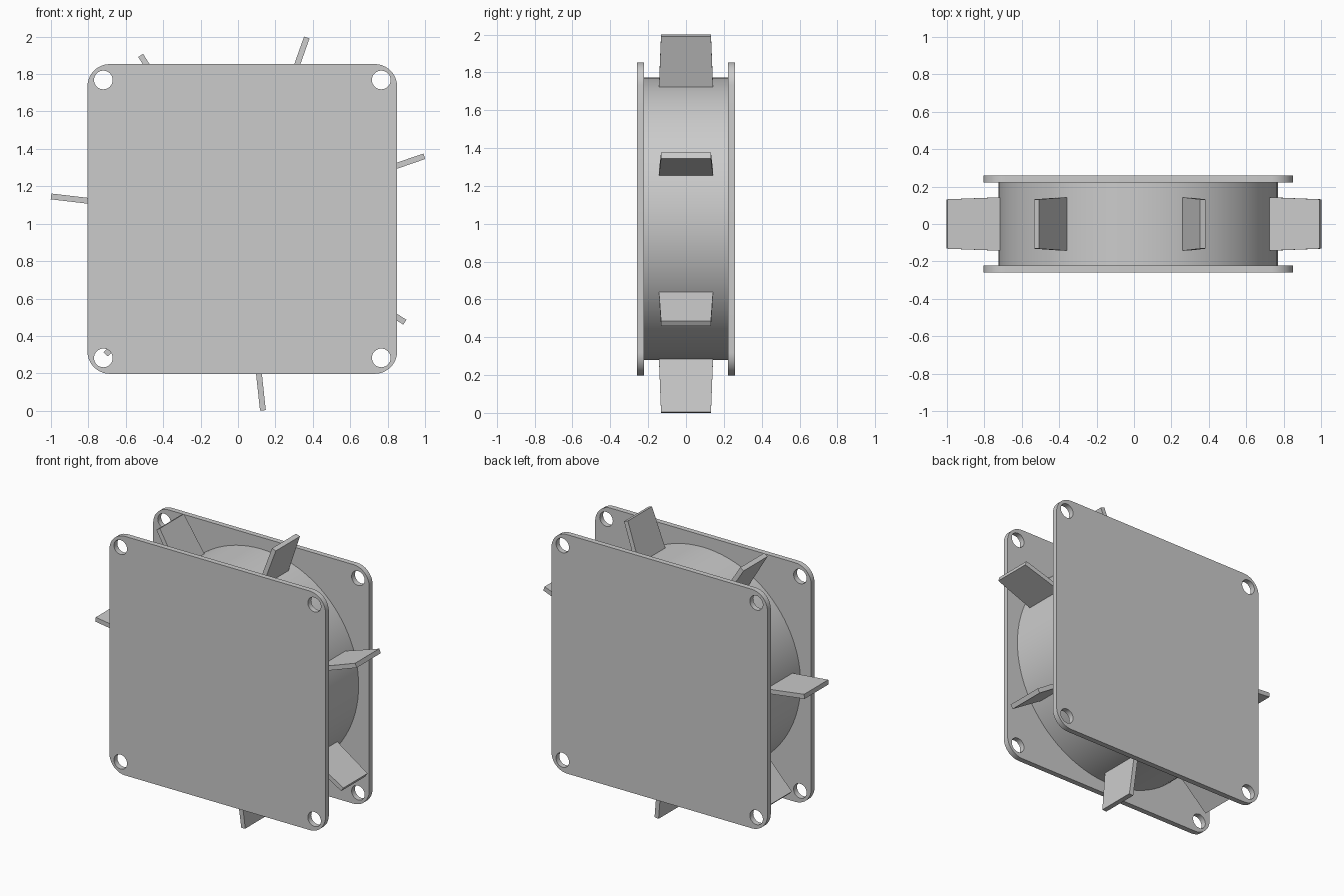
import bpy, bmesh, math
from mathutils import Matrix, Vector

if "Cube" in bpy.data.objects:
    bpy.data.objects.remove(bpy.data.objects["Cube"])

CX, CZ = 0.023, 1.0255            # hub axis, running along y
HALF, CORNER = 0.828, 0.12        # square flange
HOLE_OFFSET, HOLE_R = 0.743, 0.05
Y_IN, Y_OUT = 0.221, 0.258        # inner and outer flange faces
DRUM_R, TIP_R = 0.747, 1.0295
BLADES, FIRST_ANGLE, BLADE_T = 7, 19.0, 0.031

grey = bpy.data.materials.new("light_grey")
grey.diffuse_color = (0.6, 0.6, 0.6, 1)
grey.use_nodes = True
grey.node_tree.nodes["Principled BSDF"].inputs["Base Color"].default_value = grey.diffuse_color


def finish(obj):
    obj.data.materials.clear()
    obj.data.materials.append(grey)
    bpy.ops.object.select_all(action='DESELECT')
    obj.select_set(True)
    bpy.context.view_layer.objects.active = obj
    bpy.ops.object.shade_smooth_by_angle(angle=math.radians(30))


def arc(cx, cy, r, start, sweep, steps):
    angles = [math.radians(start + sweep * i / steps) for i in range(steps + 1)]
    return [(cx + r * math.cos(a), cy + r * math.sin(a)) for a in angles]


def add_loop(curve, points):
    spline = curve.splines.new('POLY')
    spline.points.add(len(points) - 1)
    for p, (x, y) in zip(spline.points, points):
        p.co = (x, y, 0, 1)
    spline.use_cyclic_u = True


# Rounded square flanges with a bolt hole in each corner
def flange(name, side):
    curve = bpy.data.curves.new(name, 'CURVE')
    curve.dimensions = '2D'
    curve.fill_mode = 'BOTH'
    curve.extrude = (Y_OUT - Y_IN) / 2
    outline = []
    for k, (sx, sy) in enumerate([(1, 1), (-1, 1), (-1, -1), (1, -1)]):
        c = HALF - CORNER
        outline += arc(sx * c, sy * c, CORNER, 90 * k, 90, 10)
        add_loop(curve, arc(sx * HOLE_OFFSET, sy * HOLE_OFFSET, HOLE_R, 0, 360, 32)[:-1])
    add_loop(curve, outline)
    obj = bpy.data.objects.new(name, curve)
    bpy.context.collection.objects.link(obj)
    obj.location = (CX, side * (Y_IN + Y_OUT) / 2, CZ)
    obj.rotation_euler.x = math.pi / 2
    bpy.ops.object.select_all(action='DESELECT')
    obj.select_set(True)
    bpy.context.view_layer.objects.active = obj
    bpy.ops.object.convert(target='MESH')
    finish(bpy.context.view_layer.objects.active)


flange("front_flange", -1)
flange("back_flange", 1)

# Round drum between the flanges
bpy.ops.mesh.primitive_cylinder_add(vertices=96, radius=DRUM_R, depth=2 * Y_IN + 0.01,
                                    location=(CX, 0, CZ), rotation=(math.pi / 2, 0, 0))
drum = bpy.context.object
drum.name = "drum"
finish(drum)

# Radial blades, slightly narrower at the tip
for i in range(BLADES):
    angle = math.radians(FIRST_ANGLE + 360 * i / BLADES)
    bm = bmesh.new()
    bmesh.ops.create_cube(bm, size=1)
    for v in bm.verts:
        tip = v.co.x > 0
        v.co = Vector((TIP_R if tip else DRUM_R - 0.03,
                       math.copysign(0.132 if tip else 0.144, v.co.y),
                       v.co.z * BLADE_T))
    mesh = bpy.data.meshes.new("blade")
    bm.to_mesh(mesh)
    bm.free()
    blade = bpy.data.objects.new(f"blade_{i + 1}", mesh)
    bpy.context.collection.objects.link(blade)
    blade.matrix_world = Matrix.Translation((CX, 0, CZ)) @ Matrix.Rotation(-angle, 4, 'Y')
    finish(blade)
